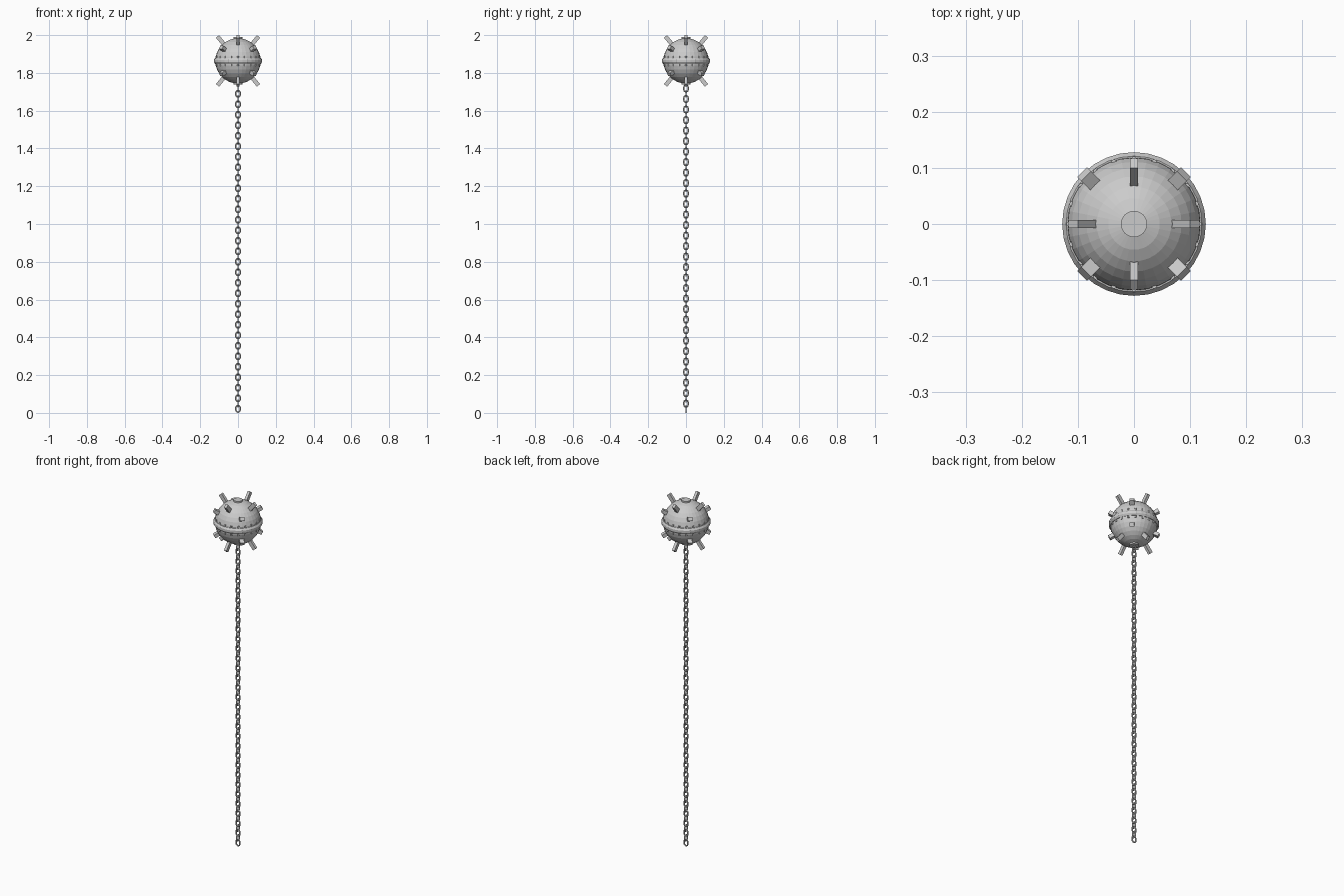
import bpy, bmesh, math
from mathutils import Matrix, Vector

if "Cube" in bpy.data.objects:
    bpy.data.objects.remove(bpy.data.objects["Cube"])

CZ = 1.8635      # height of the ball centre
R = 0.12         # ball radius


def finish(name, bm):
    bmesh.ops.recalc_face_normals(bm, faces=bm.faces)
    me = bpy.data.meshes.new(name)
    bm.to_mesh(me)
    bm.free()
    ob = bpy.data.objects.new(name, me)
    bpy.context.collection.objects.link(ob)
    return ob


def cylinder(bm, r, depth, z, segs=32):
    bmesh.ops.create_cone(bm, cap_ends=True, segments=segs, radius1=r, radius2=r,
                          depth=depth, matrix=Matrix.Translation((0, 0, z)))


# Ball shell
bm = bmesh.new()
bmesh.ops.create_uvsphere(bm, u_segments=32, v_segments=16, radius=R,
                          matrix=Matrix.Translation((0, 0, CZ)))
finish("ball", bm)

# Raised caps at both poles
bm = bmesh.new()
for s in (1, -1):
    cylinder(bm, 0.0234, 0.012, CZ + s * 0.12)
finish("pole_caps", bm)

# Equator flange, revolved from a short profile
bm = bmesh.new()
prof = [(0.112, -0.016), (0.121, -0.016), (0.128, -0.006),
        (0.128, 0.006), (0.121, 0.016), (0.112, 0.016)]
N = 32
rings = []
for i in range(N):
    a = 2 * math.pi * i / N
    rings.append([bm.verts.new((r * math.cos(a), r * math.sin(a), CZ + z)) for r, z in prof])
for i in range(N):
    p, q = rings[i], rings[(i + 1) % N]
    for j in range(len(prof)):
        k = (j + 1) % len(prof)
        bm.faces.new((p[j], q[j], q[k], p[k]))
finish("flange", bm)

# Bolts above and below the flange
bm = bmesh.new()
for s in (1, -1):
    for i in range(20):
        m = (Matrix.Rotation(2 * math.pi * i / 20, 4, 'Z')
             @ Matrix.Translation((0.116, 0, CZ + s * 0.020)))
        bmesh.ops.create_cone(bm, cap_ends=True, segments=6, radius1=0.005,
                              radius2=0.005, depth=0.014, matrix=m)
finish("flange_bolts", bm)


# Detonator prongs: boxes pointing outward from the ball centre
def prongs(name, start, elev, reach, width, thick):
    bm = bmesh.new()
    base = 0.105
    for s in (1, -1):
        for i in range(4):
            m = (Matrix.Translation((0, 0, CZ))
                 @ Matrix.Rotation(math.radians(start + 90 * i), 4, 'Z')
                 @ Matrix.Rotation(math.radians(-s * elev), 4, 'Y')
                 @ Matrix.Translation(((base + reach) / 2, 0, 0))
                 @ Matrix.Diagonal((reach - base, width, thick, 1)))
            bmesh.ops.create_cube(bm, size=1, matrix=m)
    return finish(name, bm)


prongs("long_prongs", 0, 50, 0.169, 0.015, 0.022)
prongs("short_prongs", 45, 30, 0.145, 0.024, 0.020)

# Chain of alternating stadium-shaped links
WIRE, HALF_W, HALF_H, PITCH, COUNT = 0.0038, 0.0112, 0.0177, 0.0278, 62
STEPS, SIDES = 8, 8
path = []
straight = HALF_H - HALF_W
for end in (1, -1):
    for i in range(STEPS + 1):
        a = math.pi * i / STEPS + (0 if end == 1 else math.pi)
        n = Vector((math.cos(a), 0, math.sin(a)))
        path.append((n * HALF_W + Vector((0, 0, end * straight)), n))

bm = bmesh.new()
for k in range(COUNT):
    m = (Matrix.Translation((0, 0, HALF_H + WIRE + k * PITCH))
         @ Matrix.Rotation(math.pi / 2 * (k % 2), 4, 'Z'))
    loops = []
    for c, n in path:
        loop = []
        for j in range(SIDES):
            b = 2 * math.pi * j / SIDES
            v = c + n * (WIRE * math.cos(b)) + Vector((0, WIRE * math.sin(b), 0))
            loop.append(bm.verts.new(m @ v))
        loops.append(loop)
    for i, p in enumerate(loops):
        q = loops[(i + 1) % len(loops)]
        for j in range(SIDES):
            t = (j + 1) % SIDES
            bm.faces.new((p[j], q[j], q[t], p[t]))
chain = finish("chain", bm)
for f in chain.data.polygons:
    f.use_smooth = True
